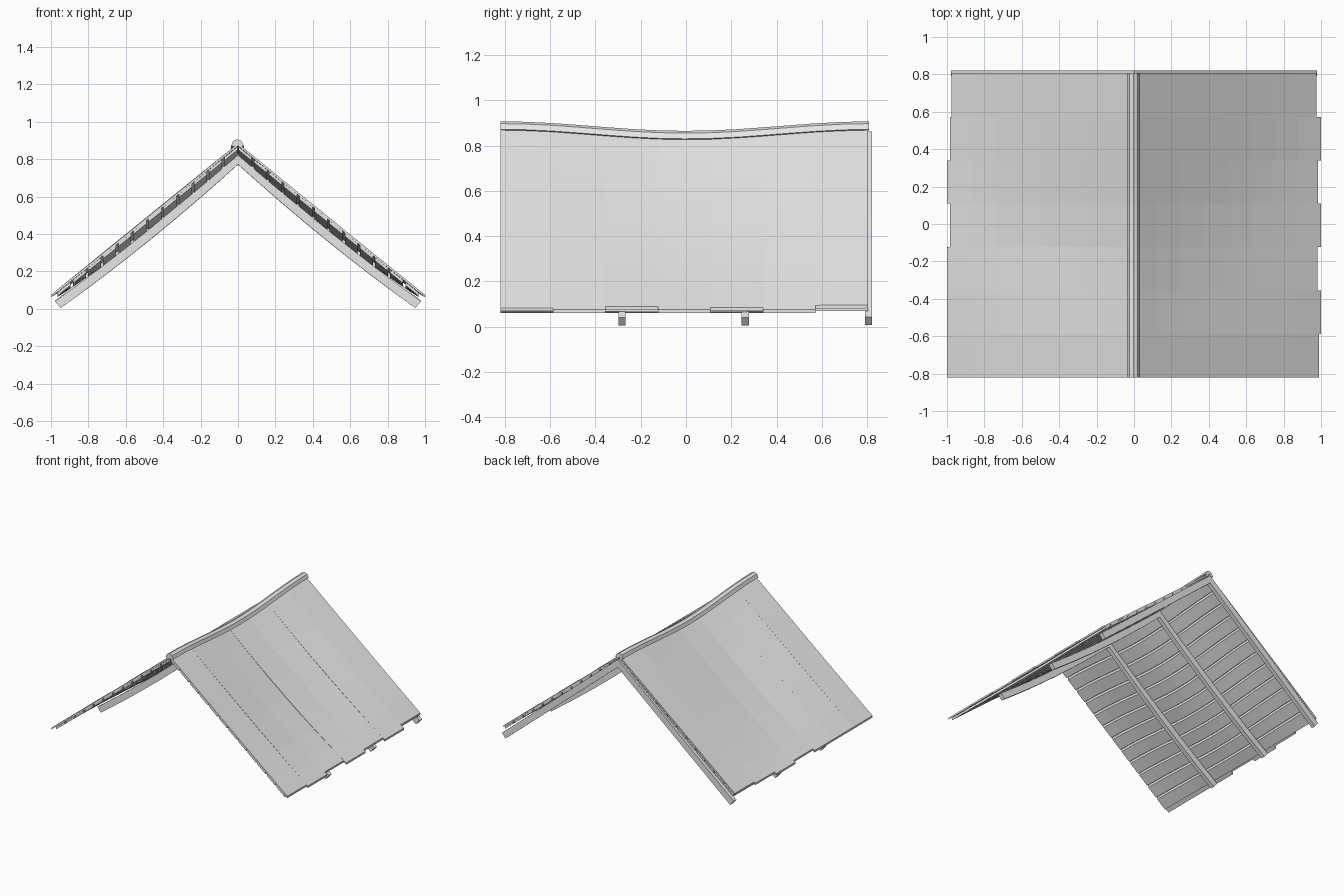
import bpy, bmesh, math, random

random.seed(4)
if "Cube" in bpy.data.objects:
    bpy.data.objects.remove(bpy.data.objects["Cube"])

grey = bpy.data.materials.new("plain_grey")
grey.use_nodes = True
grey.diffuse_color = (0.8, 0.8, 0.8, 1)
grey.node_tree.nodes["Principled BSDF"].inputs["Base Color"].default_value = (0.8, 0.8, 0.8, 1)

Y0, Y1 = -0.82, 0.805
COUNT = 7
WIDTH = (Y1 - Y0) / COUNT


def sag(y):
    return 0.042 * math.cos(math.pi * y / 1.64) ** 2


def roof(x, y):
    """Height of the sagging roof surface at distance x from the ridge."""
    return 0.885 - 0.81 * x - sag(y) * max(0, 1 - x) * (1 + 3 * x)


def loft(name, rings):
    """Closed solid through a row of matching rings."""
    bm = bmesh.new()
    rows = [[bm.verts.new(p) for p in ring] for ring in rings]
    n = len(rows[0])
    for a, b in zip(rows, rows[1:]):
        for i in range(n):
            j = (i + 1) % n
            bm.faces.new((a[i], a[j], b[j], b[i]))
    bm.faces.new(rows[0])
    bm.faces.new(rows[-1])
    bmesh.ops.recalc_face_normals(bm, faces=bm.faces)
    mesh = bpy.data.meshes.new(name)
    bm.to_mesh(mesh)
    bm.free()
    mesh.materials.append(grey)
    ob = bpy.data.objects.new(name, mesh)
    bpy.context.collection.objects.link(ob)
    return ob


def steps(a, b, n):
    return [a + (b - a) * i / n for i in range(n + 1)]


# Roof sheets: long thin panels with uneven eaves and slight seam steps
def sheet(side, s, i, length):
    ya, yb = Y0 + i * WIDTH, Y0 + (i + 1) * WIDTH
    la, lb = (random.uniform(-0.004, 0.004) for _ in range(2))
    rings = []
    for x in steps(0, length, 8):
        f = math.sin(math.pi * x / length)
        za, zb = roof(x, ya) + la * f, roof(x, yb) + lb * f
        rings.append([(s * x, ya, za), (s * x, yb, zb),
                      (s * x, yb, zb - 0.014), (s * x, ya, za - 0.014)])
    loft(f"{side}_roof_sheet_{i + 1}", rings)


# Planks: lengthwise boards under the sheets, with narrow gaps
def plank(side, s, i):
    xa = 0.004 + i * 0.081
    xb = xa + 0.069
    rings = []
    for y in steps(Y0 + 0.005, Y1, 14):
        rings.append([(s * x, y, roof(x, y) - d)
                      for x, d in ((xa, 0.016), (xb, 0.016), (xb, 0.034), (xa, 0.034))])
    loft(f"{side}_plank_{i + 1}", rings)


# Rafters: bowed beams, square cut at the eaves
def rafter(side, s, i, y, half):
    rings = []
    for t in steps(0, 1, 8):
        x = 0.978 * t
        z = roof(x, y) - 0.022 - 0.028 * t
        xl, zl = x - 0.03 * t, z - 0.06 + 0.024 * t
        rings.append([(s * x, y - half, z), (s * x, y + half, z),
                      (s * xl, y + half, zl), (s * xl, y - half, zl)])
    loft(f"{side}_rafter_{i + 1}", rings)


eaves = {"left": (0.99, 1.0, 0.98, 1.0, 0.985, 1.0, 0.975),
         "right": (1.0, 1.0, 1.0, 0.985, 1.0, 0.985, 0.975)}
for side, s in (("left", 1), ("right", -1)):
    for i, length in enumerate(eaves[side]):
        sheet(side, s, i, length)
    for i in range(12):
        plank(side, s, i)
    for i, y in enumerate((-0.283, 0.262, 0.806)):
        rafter(side, s, i, y, 0.016)

# Ridge cap: faceted strip following the sagging ridge
profile = ((-0.034, -0.035), (-0.022, -0.01), (0, 0), (0.022, -0.01),
           (0.034, -0.035), (0.02, -0.04), (0, -0.025), (-0.02, -0.04))
loft("ridge_cap", [[(x - 0.003, y, 0.907 - sag(y) + z) for x, z in profile]
                   for y in steps(Y0, Y1 + 0.003, COUNT * 2)])
